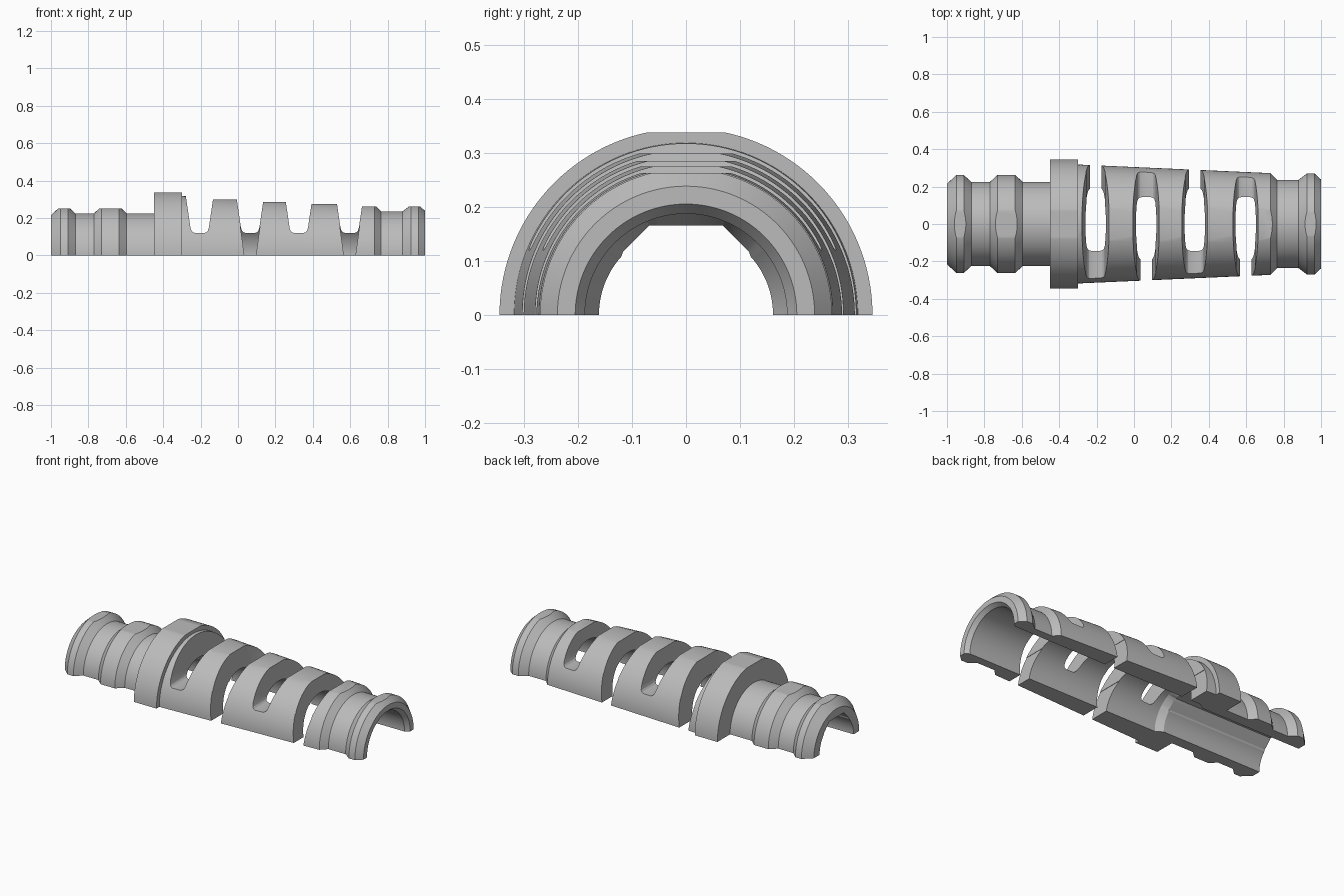
import bpy, bmesh
from math import pi, cos, sin, radians

cube = bpy.data.objects.get("Cube")
if cube:
    bpy.data.objects.remove(cube)

grey = bpy.data.materials.new("plain_grey")
grey.use_nodes = True
TONE = (0.5, 0.5, 0.5, 1)
grey.diffuse_color = TONE
grey.node_tree.nodes["Principled BSDF"].inputs["Base Color"].default_value = TONE


def finish(name, bm):
    bmesh.ops.recalc_face_normals(bm, faces=bm.faces)
    mesh = bpy.data.meshes.new(name)
    bm.to_mesh(mesh)
    bm.free()
    mesh.materials.append(grey)
    obj = bpy.data.objects.new(name, mesh)
    bpy.context.collection.objects.link(obj)
    return obj


def smooth(obj):
    bpy.ops.object.select_all(action="DESELECT")
    obj.select_set(True)
    bpy.context.view_layer.objects.active = obj
    bpy.ops.object.shade_smooth_by_angle(angle=radians(20))


def keyed(r, a):
    """Bore radius that is round at the sides and faceted overhead."""
    if a < pi / 4 - .01 or a > pi * .75 + .01:
        return r
    return (r + .004) / cos((a + pi / 8) % (pi / 4) - pi / 8)


def half_shell(name, outer, inner, flat=None, steps=64):
    """Sweep a closed (x, radius) profile half way round the x axis.
    Inner points carry a flag for the keyed bore; flat is the crown height."""
    bm = bmesh.new()
    profile = [(x, r, False) for x, r in outer] + inner[::-1]
    rings = []
    for i in range(steps + 1):
        a = pi * i / steps
        ring = []
        for x, r, is_keyed in profile:
            rr = keyed(r, a) if is_keyed else r
            ring.append(bm.verts.new((x, rr * cos(a), rr * sin(a))))
        rings.append(ring)
    n = len(profile)
    for a, b in zip(rings, rings[1:]):
        for j in range(n):
            k = (j + 1) % n
            bm.faces.new((a[j], a[k], b[k], b[j]))
    bm.faces.new(rings[0])
    bm.faces.new(rings[-1])
    # shave the crown flat
    if flat:
        bmesh.ops.bisect_plane(bm, geom=bm.verts[:] + bm.edges[:] + bm.faces[:],
                               plane_co=(0, 0, flat), plane_no=(0, 0, 1), clear_outer=True)
        bmesh.ops.holes_fill(bm, edges=[e for e in bm.edges if e.is_boundary])
    return finish(name, bm)


def cut(target, cx, section, y0, y1):
    """Cut away a symmetric (half width, z) section extruded along y."""
    bm = bmesh.new()
    pts = [(cx + w, z) for w, z in section] + [(cx - w, z) for w, z in section[::-1]]
    face = bm.faces.new([bm.verts.new((x, y0, z)) for x, z in pts])
    out = bmesh.ops.extrude_face_region(bm, geom=[face])
    bmesh.ops.translate(bm, vec=(0, y1 - y0, 0),
                        verts=[v for v in out["geom"] if isinstance(v, bmesh.types.BMVert)])
    cutter = finish("cutter", bm)
    cutter.hide_render = True
    mod = target.modifiers.new("cut", "BOOLEAN")
    mod.operation, mod.solver, mod.object = "DIFFERENCE", "EXACT", cutter
    bpy.context.view_layer.objects.active = target
    bpy.ops.object.modifier_apply(modifier=mod.name)
    bpy.data.objects.remove(cutter)


# Ridged rear sleeve with keyed bore
rear = half_shell("rear_sleeve",
                  [(-1, .215), (-.95, .262), (-.91, .262), (-.87, .225), (-.77, .225), (-.73, .262),
                   (-.635, .262), (-.595, .225), (-.45, .225)],
                  [(-1, .161, True), (-.45, .161, True)], flat=.252)

# Collar, its bore widening to the round body
collar = half_shell("collar", [(-.45, .345), (-.3, .345)],
                    [(-.45, .161, True), (-.34, .161, True), (-.3, .187, False)], flat=.337)

# Tapered flexible body
body = half_shell("flexible_body", [(-.3, .318), (.73, .272)],
                  [(-.3, .187, False), (.73, .187, False)])

# Ridged front sleeve
front = half_shell("front_sleeve",
                   [(.73, .272), (.765, .236), (.88, .236), (.925, .27), (.965, .27), (1, .238)],
                   [(.73, .187, False), (.975, .187, False), (1, .205, False)], flat=.262)

# Flex slots, open to the base on alternating sides
shallow = [(.025, .12), (.036, .124), (.044, .132), (.049, .147), (.086, .4)]
deep = [(.0295, -.01), (.0525, .155)]
for i, cx in enumerate((-.205, .065, .325, .597)):
    side = 1 if i % 2 == 0 else -1
    cut(body, cx, shallow, -.5, .5)
    cut(body, cx, deep, min(.09 * side, .5 * side), max(.09 * side, .5 * side))

# Level crown on each rib, stepping down towards the front
for cx, half, z in ((-.07, .12, .298), (.195, .12, .285), (.46, .12, .274), (.69, .08, .262)):
    cut(body, cx, [(half, z), (half, .45)], -.4, .4)

for obj in (rear, collar, body, front):
    smooth(obj)
